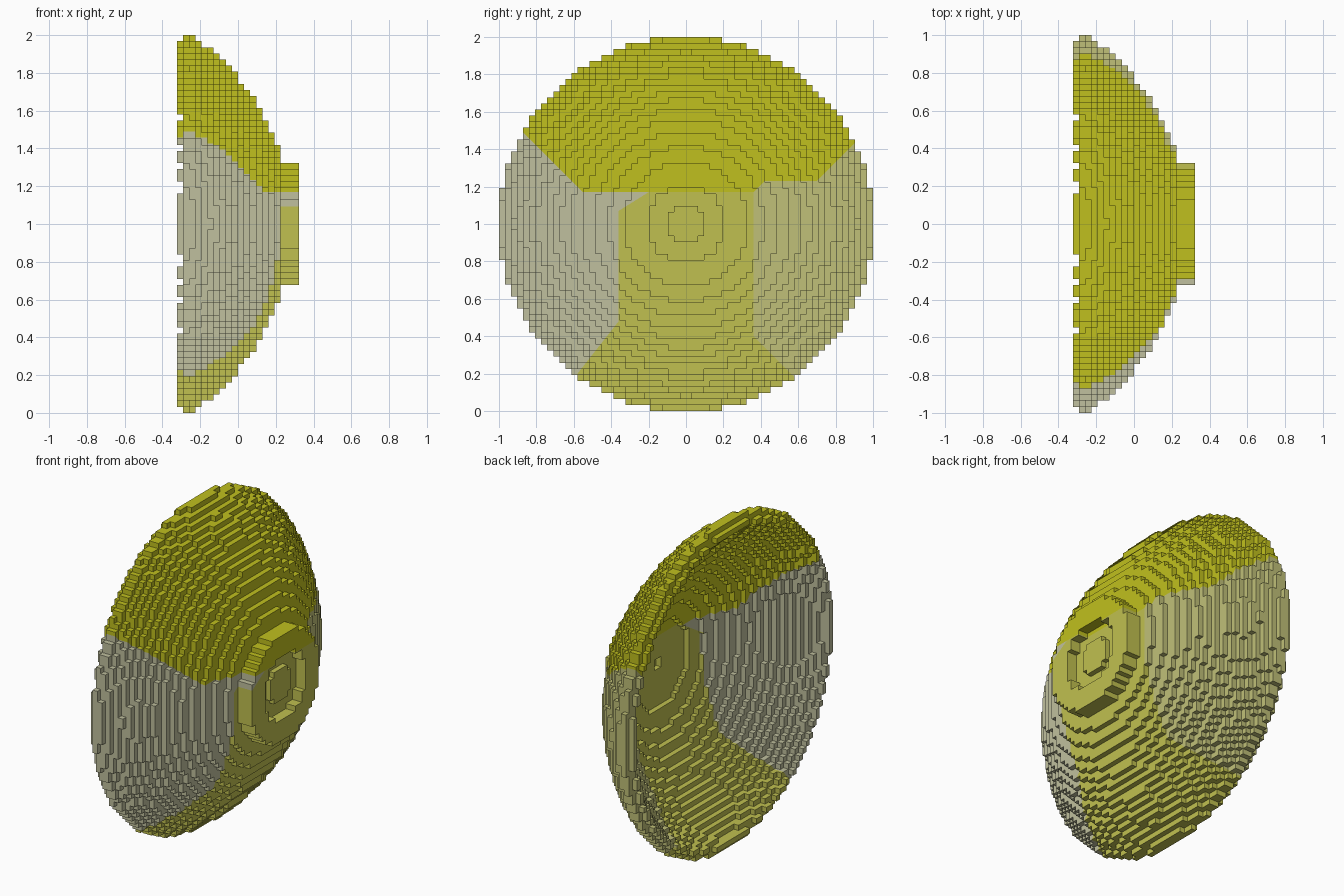
import bpy, bmesh, math
from mathutils import Vector

cube = bpy.data.objects.get("Cube")
if cube:
    bpy.data.objects.remove(cube, do_unlink=True)

N = 31                 # blocks per dish radius
S = 1 / N              # block size
LAYERS = 20            # blocks along x
RADIUS, WALL, CENTRE = 1.2, 0.075, -0.915


def material(name, rgb):
    m = bpy.data.materials.new(name)
    m.use_nodes = True
    col = (*rgb, 1)
    m.diffuse_color = col
    m.node_tree.nodes["Principled BSDF"].inputs["Base Color"].default_value = col
    return m


MATERIALS = [material("bright yellow", (0.527, 0.527, 0.013)),
             material("pale grey", (0.527, 0.527, 0.342)),
             material("dull yellow", (0.527, 0.527, 0.08)),
             material("soft khaki", (0.527, 0.527, 0.188))]

# Colour borders: lines a*y + b*z + c = 0
LINES = {"top": (0, 1, -1.17), "top_left": (1, 1, -0.62),
         "step": (-1, 1, -0.81), "top_right": (0, 1, -1.23),
         "shoulder": (-1, 1, -0.53), "left": (-1, 0, -0.36),
         "notch": (-0.625, 1, -1.295), "low_left": (-1.27, 1, -0.937),
         "right": (1, 0, -0.36), "low_right": (1, 1, -0.76)}


def colour_of(y, z):
    on = {k: a * y + b * z + c > 0 for k, (a, b, c) in LINES.items()}
    if (on["top"] and on["top_left"] and on["shoulder"]
            and (on["step"] or on["top_right"])):
        return 0
    if (on["left"] or (on["notch"] and y < 0)) and on["low_left"]:
        return 1
    if on["right"] and on["low_right"]:
        return 3
    return 2


def sphere_slice(radius, i):
    d = (i + 0.5 - LAYERS / 2) * S - CENTRE
    return math.sqrt(max(radius ** 2 - d ** 2, 0)) * N


def in_dish(i, r):
    outer = min(sphere_slice(RADIUS, i), N - 1 if i == 0 else N)
    if i == LAYERS - 2:
        outer = 3.1            # small apex button
    return sphere_slice(RADIUS - WALL, i) <= r < outer


def in_hub(i, r):
    return i >= LAYERS - 3 and 6.5 < r < 10.3 and not in_dish(i, r)


def build_blocks(name, inside):
    cells = {(i, j, k) for i in range(LAYERS)
             for j in range(-N, N) for k in range(-N, N)
             if inside(i, math.hypot(j + 0.5, k + 0.5))}
    bm = bmesh.new()
    verts = {}

    def corner(p):
        if p not in verts:
            verts[p] = bm.verts.new(((p[0] - LAYERS / 2) * S, p[1] * S, p[2] * S + 1))
        return verts[p]

    # Keep only the faces between a filled and an empty cell
    for cell in cells:
        for axis in range(3):
            for side in (0, 1):
                near = list(cell)
                near[axis] += 2 * side - 1
                if tuple(near) in cells:
                    continue
                u, v = (axis + 1) % 3, (axis + 2) % 3
                ring = []
                for du, dv in ((0, 0), (1, 0), (1, 1), (0, 1)):
                    p = list(cell)
                    p[axis] += side
                    p[u] += du
                    p[v] += dv
                    ring.append(corner(tuple(p)))
                bm.faces.new(ring if side else ring[::-1])

    # Cut clean colour borders, then colour by region
    for a, b, c in LINES.values():
        n = Vector((0, a, b))
        bmesh.ops.bisect_plane(bm, geom=bm.verts[:] + bm.edges[:] + bm.faces[:],
                               dist=1e-5, plane_co=-n * c / n.length_squared,
                               plane_no=n.normalized())
    for f in bm.faces:
        mid = f.calc_center_median()
        f.material_index = colour_of(mid.y, mid.z)

    mesh = bpy.data.meshes.new(name)
    bm.to_mesh(mesh)
    bm.free()
    for m in MATERIALS:
        mesh.materials.append(m)
    bpy.context.collection.objects.link(bpy.data.objects.new(name, mesh))


build_blocks("dish_shell", in_dish)
build_blocks("hub_ring", in_hub)
